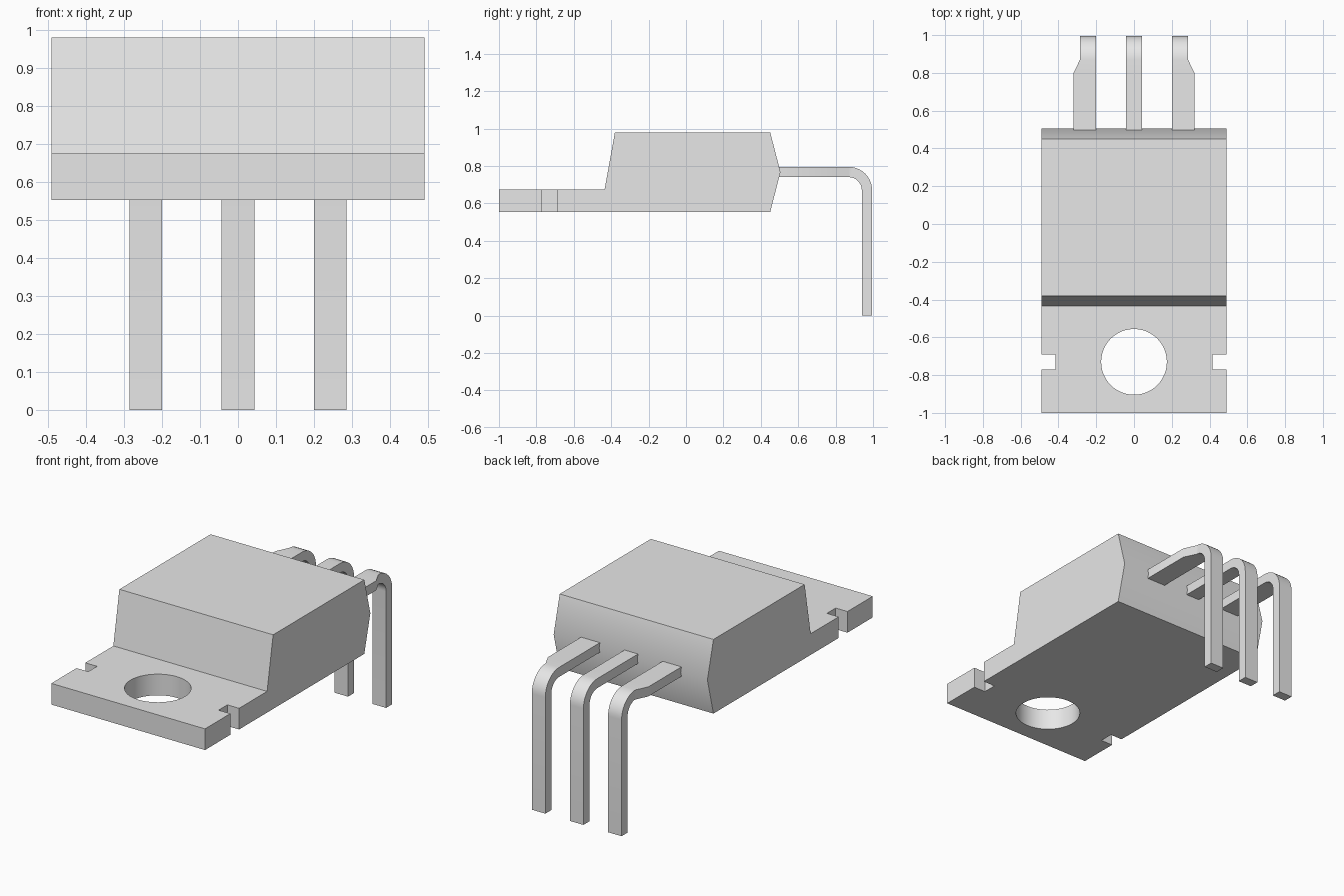
import bpy, bmesh, math

if "Cube" in bpy.data.objects:
    bpy.data.objects.remove(bpy.data.objects["Cube"])

GREY = (0.8, 0.8, 0.8, 1)
mat = bpy.data.materials.new("plain_grey")
mat.use_nodes = True
mat.diffuse_color = GREY
mat.node_tree.nodes["Principled BSDF"].inputs["Base Color"].default_value = GREY


def finish(name, bm):
    """Turn a bmesh into a named object."""
    bmesh.ops.recalc_face_normals(bm, faces=bm.faces)
    mesh = bpy.data.meshes.new(name)
    bm.to_mesh(mesh)
    bm.free()
    mesh.materials.append(mat)
    obj = bpy.data.objects.new(name, mesh)
    bpy.context.collection.objects.link(obj)
    return obj


def select(obj):
    bpy.ops.object.select_all(action='DESELECT')
    obj.select_set(True)
    bpy.context.view_layer.objects.active = obj


def smooth(obj):
    select(obj)
    bpy.ops.object.shade_smooth_by_angle(angle=math.radians(30))


def prism(name, points, offset):
    """Extrude a closed outline along an offset."""
    bm = bmesh.new()
    face = bm.faces.new([bm.verts.new(p) for p in points])
    new = bmesh.ops.extrude_face_region(bm, geom=[face])["geom"]
    bmesh.ops.translate(bm, vec=offset,
                        verts=[v for v in new if isinstance(v, bmesh.types.BMVert)])
    return finish(name, bm)


# Body and mounting tab from one side profile
HALF = 0.49
side = [(-1, 0.553), (-1, 0.675), (-0.435, 0.675), (-0.38, 0.98),
        (0.45, 0.98), (0.505, 0.767), (0.45, 0.553)]
body = prism("body_and_tab", [(-HALF, y, z) for y, z in side], (2 * HALF, 0, 0))

# Mounting hole and the two edge notches
hole = [(0.174 * math.cos(math.tau * i / 48), -0.73 + 0.174 * math.sin(math.tau * i / 48), 0.4)
        for i in range(48)]
cutters = [prism("hole_cutter", hole, (0, 0, 0.5))]
for s in (-1, 1):
    notch = [(s * x, y, 0.4) for x, y in
             ((0.415, -0.77), (0.6, -0.77), (0.6, -0.69), (0.415, -0.69))]
    cutters.append(prism("notch_cutter", notch, (0, 0, 0.5)))
for cutter in cutters:
    cutter.hide_render = True
    mod = body.modifiers.new("cut", 'BOOLEAN')
    mod.operation = 'DIFFERENCE'
    mod.solver = 'EXACT'
    mod.object = cutter
    select(body)
    bpy.ops.object.modifier_apply(modifier=mod.name)
    bpy.data.objects.remove(cutter)
smooth(body)

# Leads: a flat strip that leaves the body, bends and drops to the ground
BEND_Y, BEND_Z, R_OUT, R_IN, STEPS = 0.87, 0.67, 0.125, 0.07, 10


def lead(name, inner, wide, narrow):
    """Sweep a rectangle; its outer edge narrows from wide to narrow."""
    rows = [(y, BEND_Z + R_OUT, y, BEND_Z + R_IN, x)
            for y, x in ((0.47, wide), (0.80, wide))]
    for i in range(STEPS + 1):
        a = math.pi / 2 * (1 - i / STEPS)
        c, s = math.cos(a), math.sin(a)
        rows.append((BEND_Y + R_OUT * c, BEND_Z + R_OUT * s,
                     BEND_Y + R_IN * c, BEND_Z + R_IN * s, narrow))
    rows.append((BEND_Y + R_OUT, 0, BEND_Y + R_IN, 0, narrow))
    bm = bmesh.new()
    rings = [[bm.verts.new(p) for p in ((inner, yo, zo), (x, yo, zo), (x, yi, zi), (inner, yi, zi))]
             for yo, zo, yi, zi, x in rows]
    for a, b in zip(rings, rings[1:]):
        for k in range(4):
            n = (k + 1) % 4
            bm.faces.new((a[k], a[n], b[n], b[k]))
    bm.faces.new(rings[0])
    bm.faces.new(rings[-1])
    smooth(finish(name, bm))


lead("right_lead", -0.2, -0.32, -0.286)
lead("middle_lead", -0.043, 0.043, 0.043)
lead("left_lead", 0.2, 0.32, 0.286)
